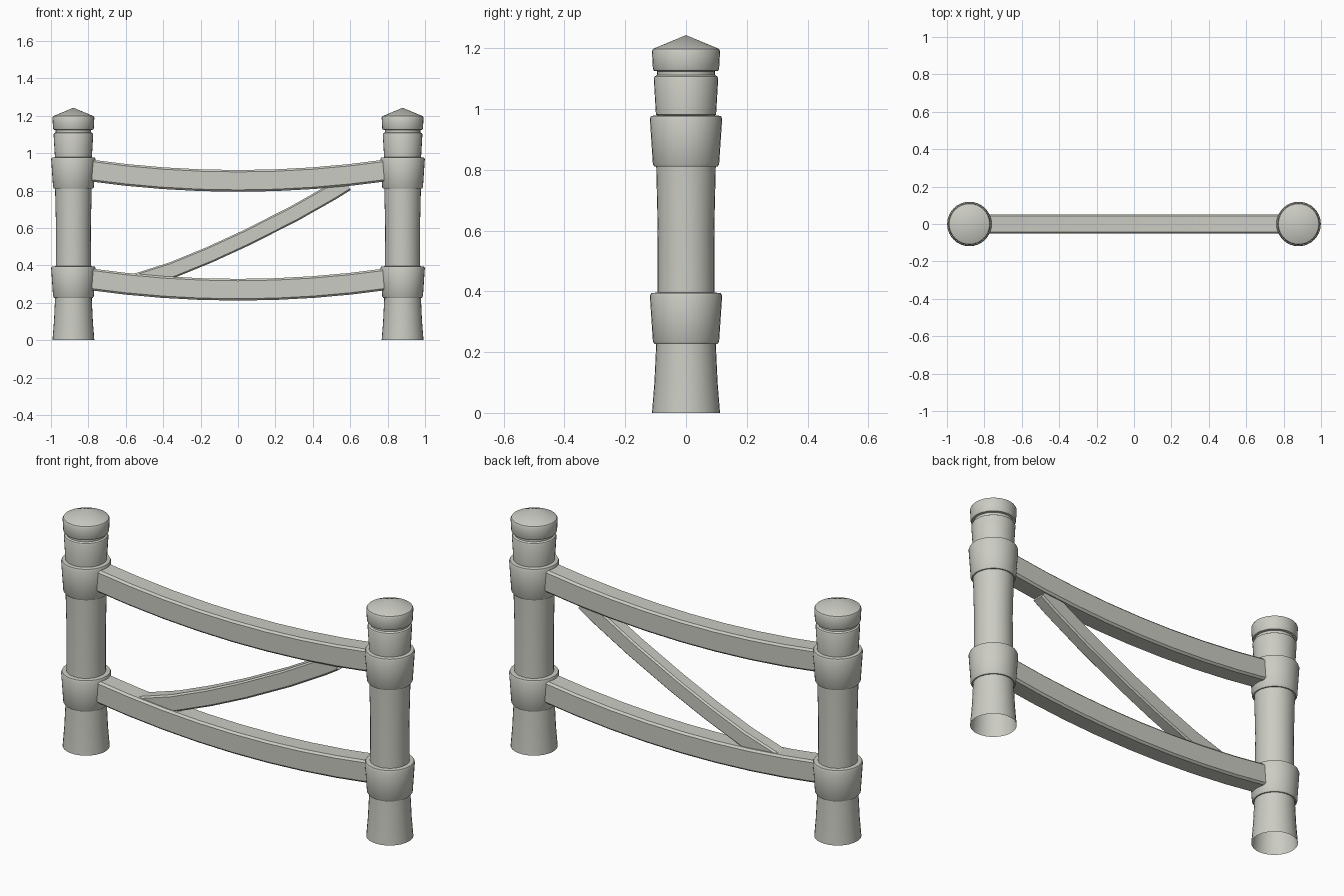
import bpy, bmesh, math
from mathutils import Vector

cube = bpy.data.objects.get("Cube")
if cube:
    bpy.data.objects.remove(cube, do_unlink=True)

stone = bpy.data.materials.new("pale_grey")
stone.use_nodes = True
COLOUR = (0.6, 0.6, 0.55, 1)
stone.diffuse_color = COLOUR
stone.node_tree.nodes["Principled BSDF"].inputs["Base Color"].default_value = COLOUR


def finish(bm, name):
    bmesh.ops.recalc_face_normals(bm, faces=bm.faces)
    mesh = bpy.data.meshes.new(name)
    bm.to_mesh(mesh)
    bm.free()
    mesh.materials.append(stone)
    ob = bpy.data.objects.new(name, mesh)
    bpy.context.collection.objects.link(ob)
    bpy.ops.object.select_all(action='DESELECT')
    ob.select_set(True)
    bpy.context.view_layer.objects.active = ob
    bpy.ops.object.shade_smooth_by_angle(angle=math.radians(32))
    return ob


def bridge(bm, a, b):
    n = len(a)
    for i in range(n):
        bm.faces.new((a[i], a[(i + 1) % n], b[(i + 1) % n], b[i]))


def turned(name, profile, x, sides=32):
    """Lathe a (radius, height) profile, open at the bottom, with an apex on top."""
    bm = bmesh.new()
    rings = []
    for r, z in profile[:-1]:
        rings.append([bm.verts.new((x + r * math.cos(i * math.tau / sides),
                                    r * math.sin(i * math.tau / sides), z))
                      for i in range(sides)])
    for a, b in zip(rings, rings[1:]):
        bridge(bm, a, b)
    tip = bm.verts.new((x, 0, profile[-1][1]))
    top = rings[-1]
    for i in range(sides):
        bm.faces.new((top[i], top[(i + 1) % sides], tip))
    return finish(bm, name)


def beam(name, path, half_w, half_h, c=0.01):
    """Sweep a chamfered rectangle along an (x, z) path."""
    section = []
    for sy, sz in ((1, 1), (-1, 1), (-1, -1), (1, -1)):
        pair = [(sy * half_w, sz * (half_h - c)), (sy * (half_w - c), sz * half_h)]
        section += pair if sy == sz else pair[::-1]
    bm = bmesh.new()
    pts = [Vector((x, 0, z)) for x, z in path]
    rings = []
    for i, p in enumerate(pts):
        d = (pts[min(i + 1, len(pts) - 1)] - pts[max(i - 1, 0)]).normalized()
        up = Vector((-d.z, 0, d.x))
        rings.append([bm.verts.new(p + up * h + Vector((0, w, 0))) for w, h in section])
    for a, b in zip(rings, rings[1:]):
        bridge(bm, a, b)
    bm.faces.new(rings[0])
    bm.faces.new(rings[-1])
    return finish(bm, name)


# Posts: flared foot, two collars, neck groove and conical cap
def collar(z):
    return [(0.098, z), (0.104, z), (0.109, z + 0.008),
            (0.119, z + 0.158), (0.115, z + 0.167), (0.094, z + 0.169)]


post = ([(0.112, 0), (0.104, 0.1)] + collar(0.227) + [(0.093, 0.6)] + collar(0.81)
        + [(0.099, 0.981), (0.106, 1.1), (0.103, 1.107), (0.095, 1.112), (0.095, 1.124),
           (0.106, 1.126), (0.109, 1.132), (0.112, 1.19), (0.108, 1.198), (0, 1.243)])
for side, x in (("left", 0.88), ("right", -0.88)):
    turned(side + "_post", post, x)

# Sagging rails between the collars
for name, z in (("lower_rail", 0.27), ("upper_rail", 0.852)):
    xs = [-0.8 + 0.2 * i for i in range(9)]
    beam(name, [(x, z + 0.057 * (abs(x) / 0.8) ** 2) for x in xs], 0.052, 0.058)

# Slightly bowed diagonal brace
beam("diagonal_brace", [(-0.62, 0.29), (-0.35, 0.376), (-0.15, 0.458), (0.05, 0.55),
                        (0.3, 0.677), (0.5, 0.79), (0.58, 0.84)], 0.036, 0.043, 0.008)
